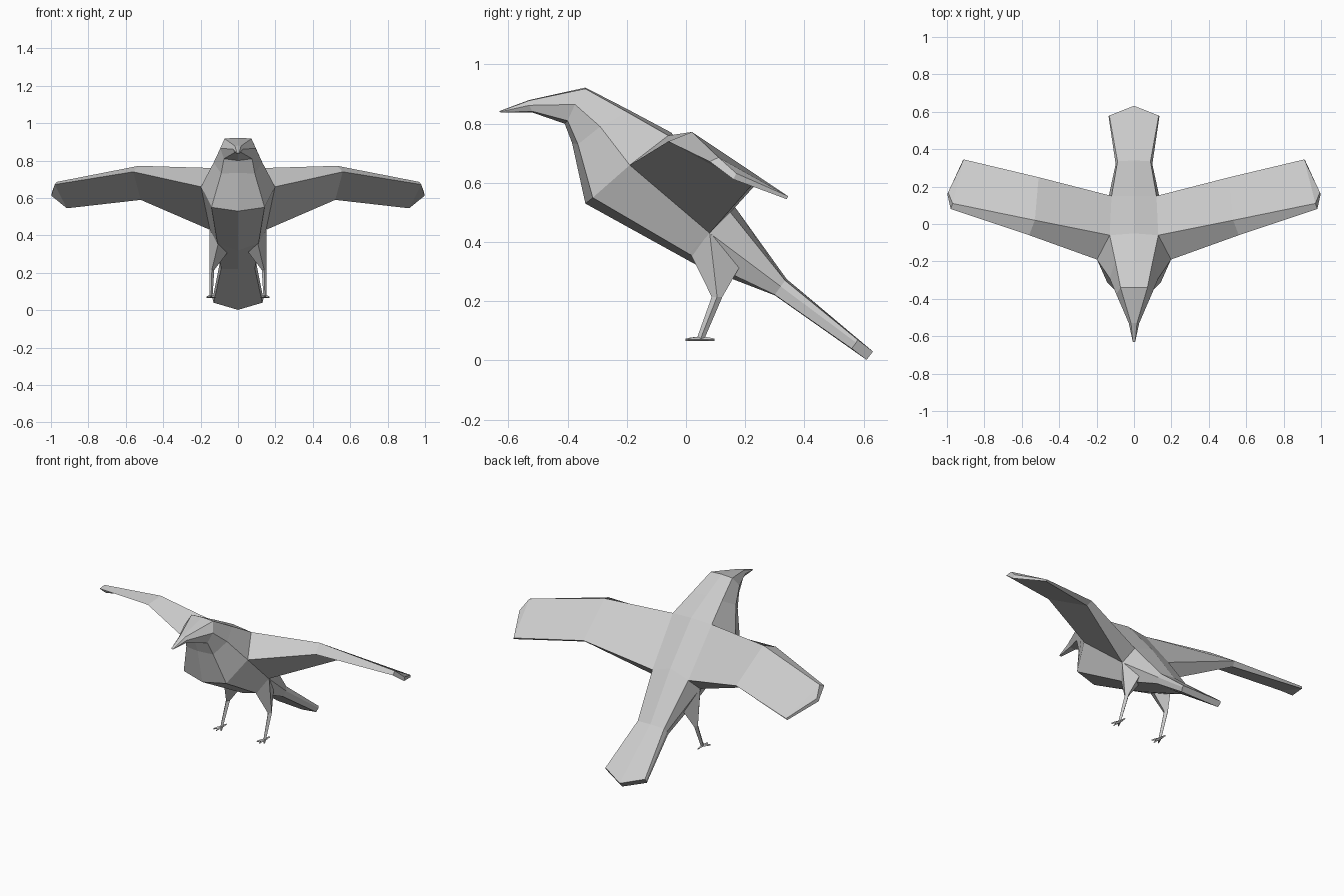
import bpy, bmesh, math
from mathutils import Vector

if "Cube" in bpy.data.objects:
    bpy.data.objects.remove(bpy.data.objects["Cube"])


def make_object(name, bm):
    bmesh.ops.remove_doubles(bm, verts=bm.verts, dist=0.0005)
    bmesh.ops.recalc_face_normals(bm, faces=bm.faces)
    mesh = bpy.data.meshes.new(name)
    bm.to_mesh(mesh)
    bm.free()
    ob = bpy.data.objects.new(name, mesh)
    bpy.context.collection.objects.link(ob)
    return ob


def loft(bm, rings):
    """Skin matching rings of points and close both ends."""
    rows = [[bm.verts.new(p) for p in r] for r in rings]
    n = len(rows[0])
    for a, b in zip(rows, rows[1:]):
        for i in range(n):
            j = (i + 1) % n
            bm.faces.new((a[i], a[j], b[j], b[i]))
    bm.faces.new(rows[0])
    bm.faces.new(rows[-1])


def sided(points, s):
    return [(s * x, y, z) for x, y, z in points]


# Body from beak to tail: top, back edge, side ridge, belly edge, bottom (right half)
body = [
    [(0, -.632, .842), (.006, -.63, .841), (.007, -.628, .84), (.006, -.625, .838), (0, -.625, .837)],
    [(0, -.53, .88), (.016, -.53, .878), (.028, -.53, .862), (.02, -.52, .842), (0, -.52, .838)],
    [(0, -.34, .922), (.072, -.34, .918), (.095, -.375, .865), (.075, -.40, .81), (0, -.41, .80)],
    [(0, -.20, .85), (.10, -.20, .84), (.13, -.29, .79), (.09, -.365, .73), (0, -.385, .735)],
    [(0, -.05, .77), (.13, -.06, .76), (.198, -.19, .66), (.142, -.315, .55), (0, -.34, .53)],
    [(0, .15, .54), (.12, .15, .50), (.15, .08, .43), (.11, .01, .36), (0, .04, .32)],
    [(0, .34, .275), (.088, .335, .27), (.098, .32, .25), (.09, .30, .222), (0, .30, .22)],
    [(0, .632, .03), (.132, .58, .07), (.136, .575, .06), (.13, .56, .04), (0, .61, .002)],
]
bm = bmesh.new()
loft(bm, [r + sided(r[3:0:-1], -1) for r in body])
make_object("body_and_tail", bm)

# Wing sections: leading edge, top front, trailing top, trailing bottom
shoulder, hip = body[4], body[5]
rear = [(.91, .345, .555), (.915, .34, .545)]
wing = [
    [shoulder[2], shoulder[1], hip[1], hip[2]],
    [(.56, -.06, .74), (.53, .02, .772), (.51, .25, .61), (.52, .22, .59)],
    [(.98, .08, .672), (.97, .11, .686)] + rear,
    [(.998, .16, .612), (.994, .17, .632)] + rear,
]


def diamond(c, rx, ry):
    x, y, z = c
    return [(x + rx, y, z), (x, y + ry, z), (x - rx, y, z), (x, y - ry, z)]


def toe(bm, base, angle, length, s):
    """Flat tapering toe pointing along an angle measured from the front."""
    d = Vector((math.sin(angle), -math.cos(angle), 0))
    side = Vector((-d.y, d.x, 0))
    up = Vector((0, 0, 1))
    rings = []
    for t, w, h in ((0, .009, .009), (.6, .006, .007), (1, .002, .003)):
        c = Vector(base) + d * length * t
        rings.append(sided([tuple(c + side * w), tuple(c + up * h),
                            tuple(c - side * w), tuple(c - up * .005)], s))
    loft(bm, rings)


for s, label in ((1, "right"), (-1, "left")):
    bm = bmesh.new()
    loft(bm, [sided(r, s) for r in wing])
    make_object(label + "_wing", bm)

    # Feathered thigh tapering into the shank
    leg = [
        [(.152, .08, .43), (.105, .195, .34), (.055, .10, .31), (.105, .015, .36)],
        diamond((.14, .105, .215), .013, .018),
        diamond((.144, .048, .07), .008, .013),
    ]
    bm = bmesh.new()
    loft(bm, [sided(r, s) for r in leg])
    make_object(label + "_leg", bm)

    # Foot with three front toes and one rear toe
    bm = bmesh.new()
    for angle, length in ((-32, .046), (0, .05), (32, .046), (180, .048)):
        toe(bm, (.144, .048, .071), math.radians(angle), length, s)
    make_object(label + "_foot", bm)
